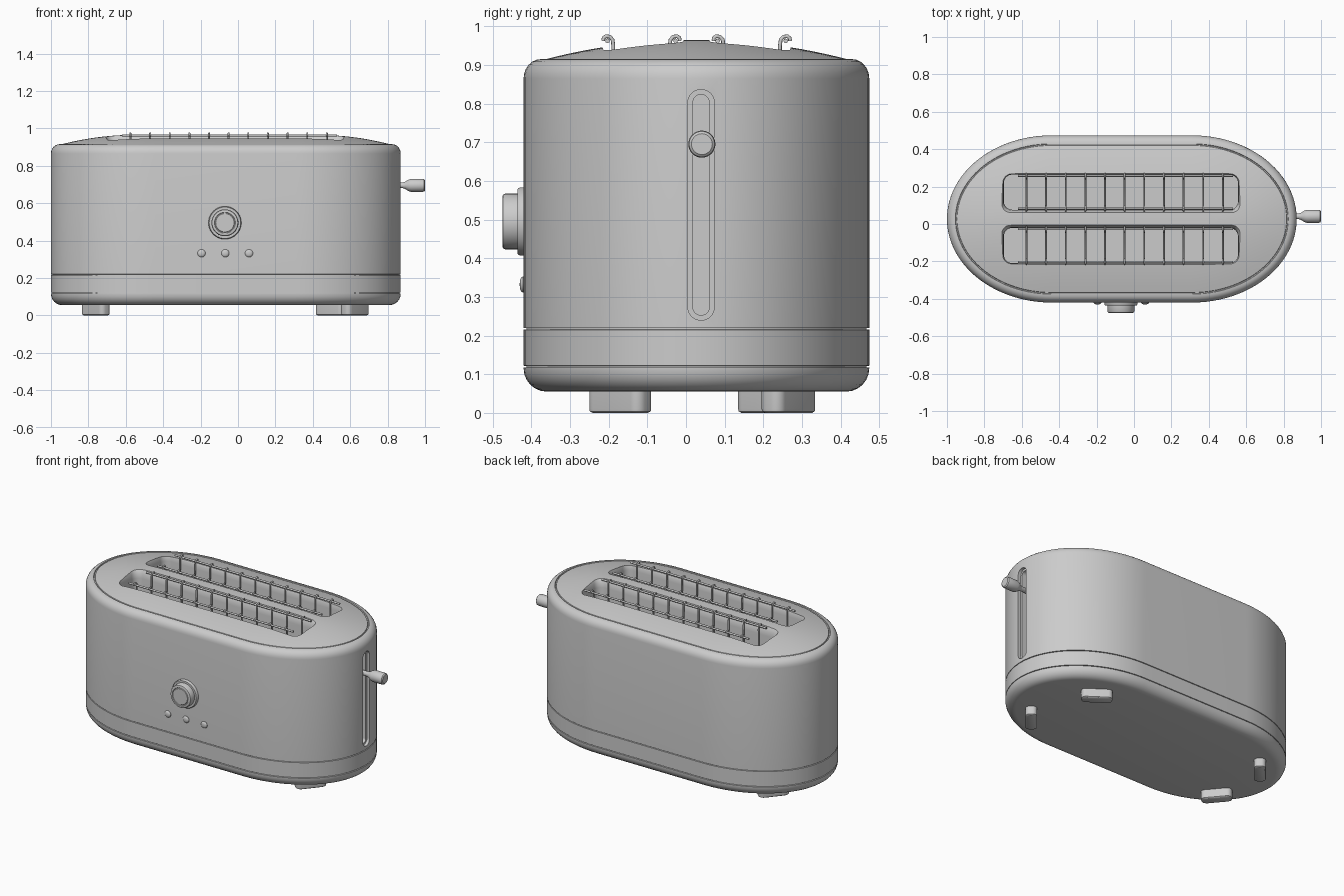
import bpy, bmesh, math
from mathutils import Vector

if "Cube" in bpy.data.objects:
    bpy.data.objects.remove(bpy.data.objects["Cube"])

CX, CY = -0.065, 0.027          # body centre in plan
HX, HY, END = 0.935, 0.447, 0.56  # half length, half width, length of elliptical end


def smooth(ob, angle=35):
    bpy.ops.object.select_all(action='DESELECT')
    ob.select_set(True)
    bpy.context.view_layer.objects.active = ob
    bpy.ops.object.shade_smooth_by_angle(angle=math.radians(angle))


def loft(name, rings, angle=35):
    """Skin a list of equal-length closed rings and cap both ends."""
    bm = bmesh.new()
    vs = [[bm.verts.new(p) for p in r] for r in rings]
    n = len(rings[0])
    for a, b in zip(vs, vs[1:]):
        for i in range(n):
            j = (i + 1) % n
            bm.faces.new((a[i], a[j], b[j], b[i]))
    bm.faces.new(vs[0][::-1])
    bm.faces.new(vs[-1])
    bmesh.ops.recalc_face_normals(bm, faces=bm.faces)
    me = bpy.data.meshes.new(name)
    bm.to_mesh(me)
    bm.free()
    ob = bpy.data.objects.new(name, me)
    bpy.context.collection.objects.link(ob)
    smooth(ob, angle)
    return ob


def plan_ring(d, z, n=24):
    """Rounded body outline, inset by d, at height z."""
    pts = []
    for q in range(2):
        for i in range(2 * n + 1):
            a = -math.pi / 2 + math.pi * i / (2 * n) + q * math.pi
            sx = 1 if q == 0 else -1
            pts.append((CX + sx * (HX - END) + (END - d) * math.cos(a),
                        CY + (HY - d) * math.sin(a), z))
    return pts


def round_rect(hx, hy, r, n=8):
    """2D rounded rectangle around the origin."""
    pts = []
    for k, (sx, sy) in enumerate(((1, 1), (-1, 1), (-1, -1), (1, -1))):
        for i in range(n + 1):
            a = math.pi / 2 * (k + i / n)
            pts.append((sx * (hx - r) + r * math.cos(a), sy * (hy - r) + r * math.sin(a)))
    return pts


def lathe(name, origin, axis, profile, n=40):
    """Turn (radius, distance) pairs about an axis."""
    w = Vector(axis)
    u = Vector((0, 0, 1))
    v = w.cross(u)
    rings = [[Vector(origin) + w * h + (u * math.cos(t) + v * math.sin(t)) * r
              for t in (2 * math.pi * i / n for i in range(n))] for r, h in profile]
    return loft(name, rings)


def cut(ob, cutter):
    m = ob.modifiers.new("cut", 'BOOLEAN')
    m.operation, m.object, m.solver = 'DIFFERENCE', cutter, 'EXACT'
    bpy.context.view_layer.objects.active = ob
    bpy.ops.object.modifier_apply(modifier=m.name)
    bpy.data.objects.remove(cutter)


def wire(name, paths, radius):
    cu = bpy.data.curves.new(name, 'CURVE')
    cu.dimensions = '3D'
    cu.bevel_depth, cu.bevel_resolution, cu.use_fill_caps = radius, 2, True
    for path in paths:
        s = cu.splines.new('POLY')
        s.points.add(len(path) - 1)
        for p, co in zip(s.points, path):
            p.co = (*co, 1)
    ob = bpy.data.objects.new(name, cu)
    bpy.context.collection.objects.link(ob)
    bpy.ops.object.select_all(action='DESELECT')
    ob.select_set(True)
    bpy.context.view_layer.objects.active = ob
    bpy.ops.object.convert(target='MESH')
    smooth(bpy.context.object, 50)


# Body: rounded base, two seams, straight wall, rounded shoulder, domed lid
prof = []
for i in range(7):
    a = math.pi / 2 * i / 6
    prof.append((0.06 * (1 - math.sin(a)), 0.115 - 0.06 * math.cos(a)))
for z in (0.117, 0.215):
    prof += [(0, z), (0.007, z + 0.001), (0.007, z + 0.004), (0, z + 0.005)]
for i in range(7):
    a = math.pi / 2 * i / 6
    prof.append((0.045 * (1 - math.cos(a)), 0.865 + 0.05 * math.sin(a)))
prof += [(0.047, 0.909), (0.052, 0.909)]
for i in range(13):
    d = 0.054 + 0.376 * i / 12
    u = (d - 0.054) / 0.393
    prof.append((d, 0.914 + 0.051 * (1 - (1 - u) ** 2)))
body = loft("body", [plan_ring(d, z) for d, z in prof])

# Bread slots, with a tapered lip
SLOTS = (0.17, -0.115)
for sy in SLOTS:
    rings = []
    for d, z in ((-0.006, 1.0), (-0.004, 0.962), (0.002, 0.95), (0.008, 0.935), (0.011, 0.91), (0.011, 0.25)):
        rings.append([(-0.07 + x, sy + y, z) for x, y in round_rect(0.637 - d, 0.105 - d, 0.045)])
    cut(body, loft("slot_cutter", rings))

# Lever track: shallow recess with a deeper channel
for hy, hz, x0 in ((0.034, 0.298, 0.85), (0.021, 0.285, 0.79)):
    shape = round_rect(hy, hz, hy - 0.001)
    cut(body, loft("track_cutter", [[(x, 0.039 + y, 0.538 + z) for y, z in shape] for x in (x0, 0.95)]))
smooth(body)

# Lever
lathe("lever", (0.78, 0.041, 0.695), (1, 0, 0),
      [(0.015, 0), (0.015, 0.10), (0.02, 0.115), (0.03, 0.13), (0.035, 0.145),
       (0.035, 0.205), (0.033, 0.215), (0.027, 0.22)])

# Browning dial: base ring, grip and recessed face
lathe("dial_base", (-0.07, -0.40, 0.495), (0, -1, 0),
      [(0.088, 0), (0.088, 0.03), (0.084, 0.036), (0.075, 0.036)])
lathe("dial", (-0.07, -0.43, 0.495), (0, -1, 0),
      [(0.072, 0), (0.072, 0.038), (0.069, 0.043), (0.064, 0.045), (0.056, 0.045),
       (0.054, 0.042), (0.051, 0.042), (0.049, 0.045), (0.01, 0.045)])

# Push buttons
for i, bx in enumerate((-0.195, -0.068, 0.059)):
    lathe(f"button_{i + 1}", (bx, -0.40, 0.332), (0, -1, 0),
          [(0.021, 0), (0.021, 0.022), (0.018, 0.026), (0.012, 0.029), (0.004, 0.03)], 24)

# Wire cages: U-shaped guards hooked over two rails in each slot
guards, rails = [], []
half = [(0.099, 0.962), (0.098, 0.970), (0.092, 0.974), (0.082, 0.973), (0.075, 0.965), (0.073, 0.95), (0.073, 0.30)]
for sy in SLOTS:
    for i in range(11):
        x = -0.575 + 0.105 * i
        guards.append([(x, sy + y, z) for y, z in half] + [(x, sy - y, z) for y, z in half[::-1]])
    for s in (-1, 1):
        rails.append([(-0.62, sy + s * 0.088, 0.962), (0.53, sy + s * 0.088, 0.962)])
wire("bread_guards", guards, 0.005)
wire("guard_rails", rails, 0.006)

# Feet, turned to follow the rounded ends
for i, (fx, fy, ang) in enumerate(((0.50, 0.265, 145), (0.625, -0.17, 50), (-0.76, 0.215, 50), (-0.76, -0.17, 130))):
    c, s = math.cos(math.radians(ang)), math.sin(math.radians(ang))
    rings = []
    for d, z in ((0.006, 0), (0.001, 0.004), (0, 0.01), (0, 0.08)):
        rings.append([(fx + x * c - y * s, fy + x * s + y * c, z)
                      for x, y in round_rect(0.09 - d, 0.034 - d, 0.026)])
    loft(f"foot_{i + 1}", rings)
